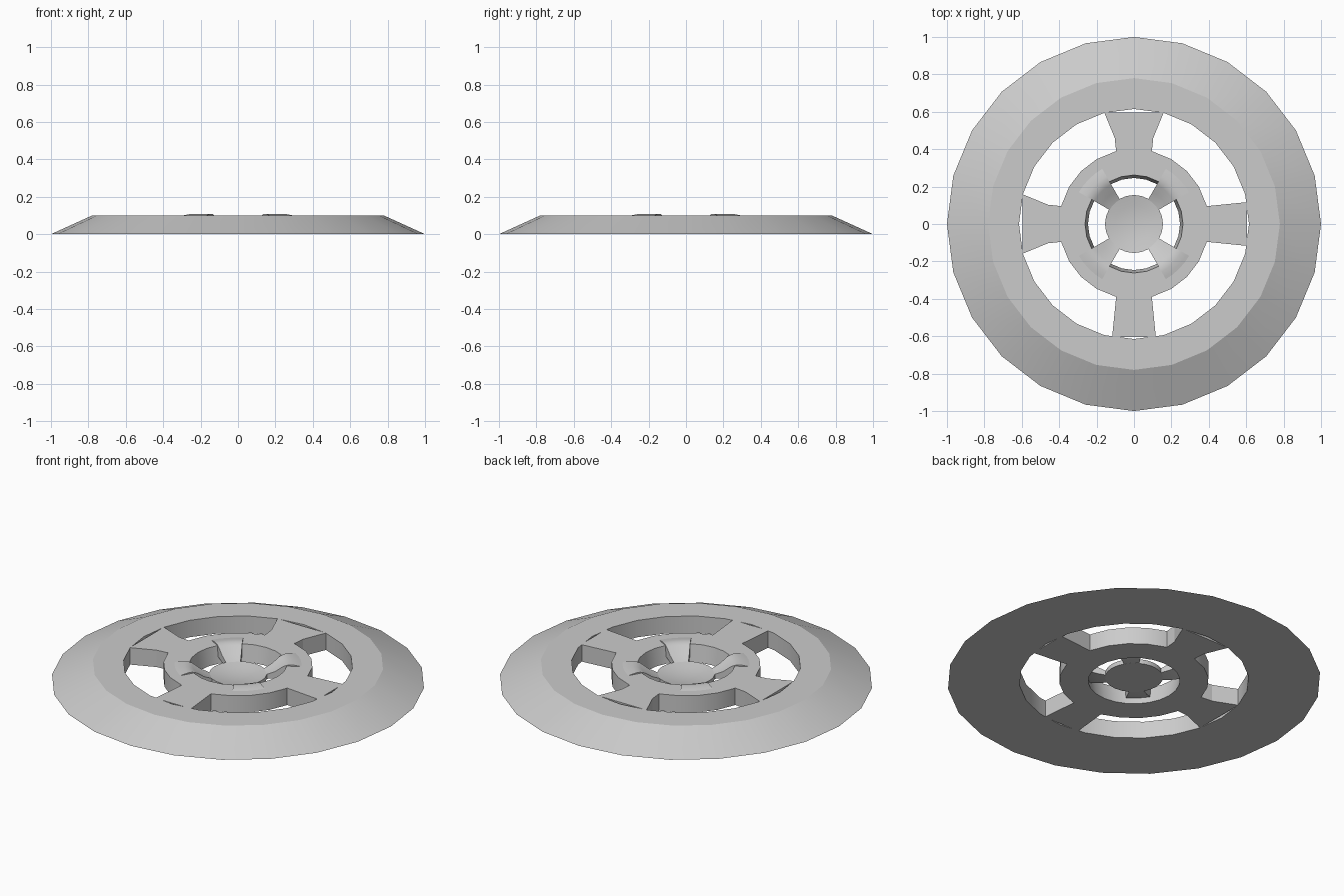
import bpy, bmesh
from math import sin, cos, radians

if "Cube" in bpy.data.objects:
    bpy.data.objects.remove(bpy.data.objects["Cube"])


def make_object(name, verts, faces, smooth=None):
    mesh = bpy.data.meshes.new(name)
    bm = bmesh.new()
    vs = [bm.verts.new(v) for v in verts]
    for f in faces:
        bm.faces.new([vs[i] for i in f])
    bmesh.ops.remove_doubles(bm, verts=bm.verts, dist=1e-5)
    bmesh.ops.recalc_face_normals(bm, faces=bm.faces)
    bm.to_mesh(mesh)
    bm.free()
    obj = bpy.data.objects.new(name, mesh)
    bpy.context.collection.objects.link(obj)
    if smooth:
        bpy.ops.object.select_all(action='DESELECT')
        obj.select_set(True)
        bpy.context.view_layer.objects.active = obj
        bpy.ops.object.shade_smooth_by_angle(angle=radians(smooth))
    return obj


def sweep(name, profile, start=0, end=360, steps=24, smooth=20):
    """Turn a closed (radius, height) profile around z, fully or over a sector."""
    full = end - start == 360
    rows = steps if full else steps + 1
    n = len(profile)
    verts = []
    for i in range(rows):
        a = radians(start + (end - start) * i / steps)
        verts += [(r * cos(a), r * sin(a), z) for r, z in profile]
    faces = []
    for i in range(steps):
        p, q = i * n, ((i + 1) % rows) * n
        faces += [(p + j, p + (j + 1) % n, q + (j + 1) % n, q + j) for j in range(n)]
    if not full:
        faces += [tuple(range(n)), tuple(range((rows - 1) * n, rows * n))]
    return make_object(name, verts, faces, smooth)


def spoke(name, half_outline, angle):
    """Flat spoke from (distance, half width) points, mirrored across its axis."""
    outline = half_outline + [(d, -w) for d, w in reversed(half_outline)]
    c, s = cos(radians(angle)), sin(radians(angle))
    n = len(outline)
    verts = [(d * c - w * s, d * s + w * c, z) for z in (0, 0.1) for d, w in outline]
    faces = [tuple(range(n)), tuple(range(n, 2 * n))]
    faces += [(i, (i + 1) % n, n + (i + 1) % n, n + i) for i in range(n)]
    return make_object(name, verts, faces)


# Outer rim with a sloped edge
sweep("outer_rim", [(1, 0), (0.78, 0.1), (0.615, 0.1), (0.615, 0)])

# Hub ring with a slightly tapered bore
sweep("hub_ring", [(0.4, 0), (0.4, 0.1), (0.262, 0.1), (0.246, 0)])

# Two flared spokes and two straighter ones
flared = [(0.385, 0.095), (0.46, 0.103), (0.596, 0.159)]
straight = [(0.385, 0.095), (0.605, 0.117)]
for name, shape, angle in (("back_spoke", flared, 90), ("left_spoke", flared, 180),
                           ("front_spoke", straight, 270), ("right_spoke", straight, 0)):
    spoke(name, shape, angle)

# Dished centre disc
sweep("centre_disc", [(0, 0.02), (0.155, 0.02), (0.155, 0.046), (0.1, 0.035),
                      (0.05, 0.029), (0, 0.027)], smooth=40)

# Curved struts arching from the disc over the hub ring
strut = [(0.15, 0.02), (0.15, 0.045), (0.2, 0.066), (0.245, 0.098), (0.27, 0.107),
         (0.295, 0.108), (0.325, 0.103), (0.345, 0.099), (0.345, 0.08),
         (0.26, 0.04), (0.2, 0.025)]
for i in range(4):
    sweep(f"hub_strut_{i + 1}", strut, 30 + 90 * i, 60 + 90 * i, 4, smooth=35)
